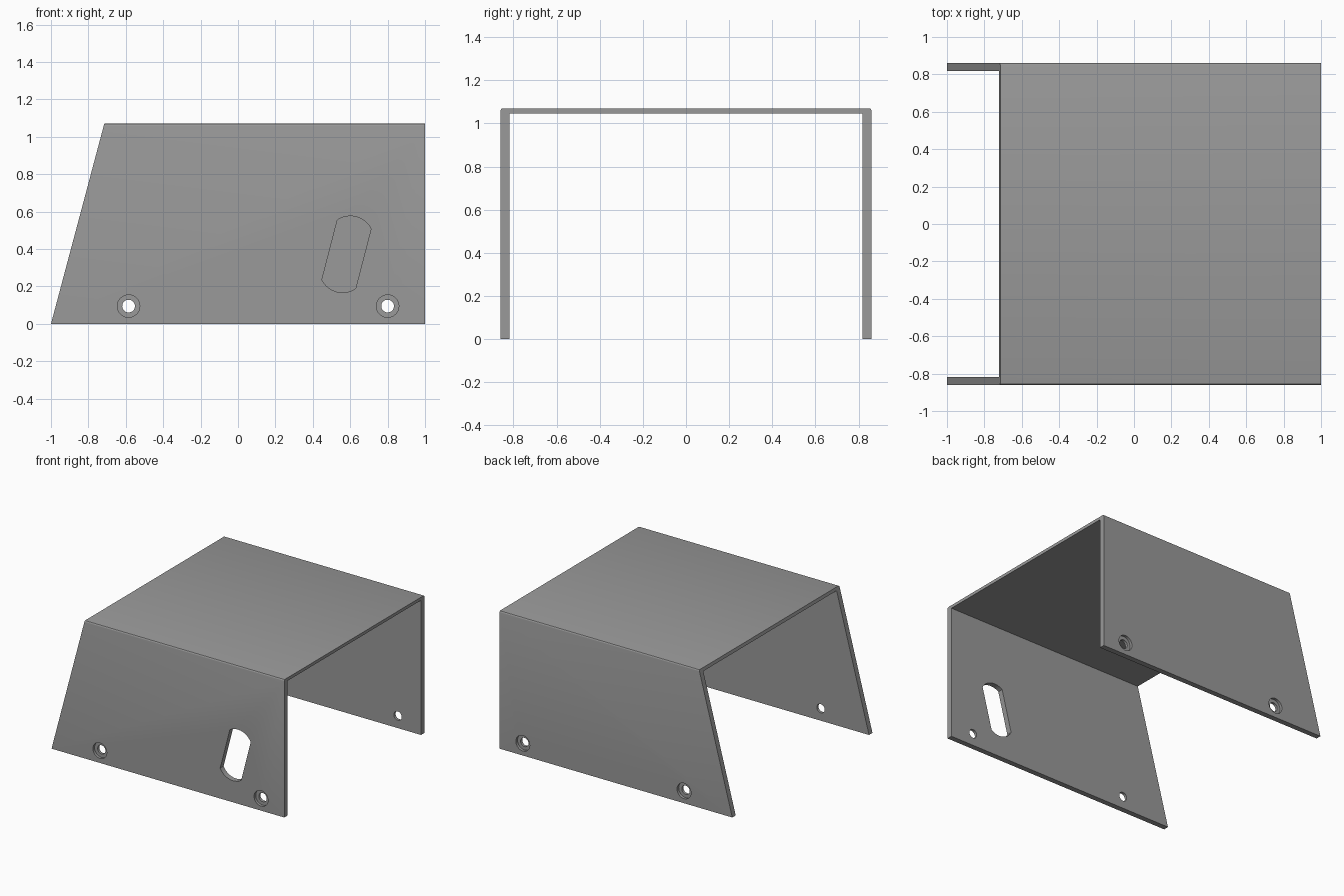
import bpy, bmesh, math
from mathutils import Vector

if "Cube" in bpy.data.objects:
    bpy.data.objects.remove(bpy.data.objects["Cube"])

HALF_W, WALL, TOP, ROOF = 0.86, 0.042, 1.07, 0.024
HOLES = [(-0.585, 0.095), (0.80, 0.095)]

grey = bpy.data.materials.new("grey metal")
grey.diffuse_color = (0.32, 0.32, 0.32, 1)
grey.use_nodes = True
grey.node_tree.nodes["Principled BSDF"].inputs["Base Color"].default_value = grey.diffuse_color


def prism(name, outline, y0, y1):
    """Extrude an x-z outline along y."""
    bm = bmesh.new()
    face = bm.faces.new([bm.verts.new((x, y0, z)) for x, z in outline])
    ext = bmesh.ops.extrude_face_region(bm, geom=[face])
    moved = [v for v in ext["geom"] if isinstance(v, bmesh.types.BMVert)]
    bmesh.ops.translate(bm, vec=(0, y1 - y0, 0), verts=moved)
    bmesh.ops.recalc_face_normals(bm, faces=bm.faces)
    mesh = bpy.data.meshes.new(name)
    bm.to_mesh(mesh)
    bm.free()
    obj = bpy.data.objects.new(name, mesh)
    bpy.context.collection.objects.link(obj)
    mesh.materials.append(grey)
    return obj


def arc(c, r, a0, a1, n):
    return [(c[0] + r * math.cos(a0 + (a1 - a0) * i / n),
             c[1] + r * math.sin(a0 + (a1 - a0) * i / n)) for i in range(n + 1)]


def circle(c, r, n=32):
    return arc(c, r, 0, 2 * math.pi, n)[:-1]


def cut(obj, cutter):
    mod = obj.modifiers.new("cut", "BOOLEAN")
    mod.operation, mod.solver, mod.object = "DIFFERENCE", "EXACT", cutter
    bpy.context.view_layer.objects.active = obj
    bpy.ops.object.modifier_apply(modifier=mod.name)
    bpy.data.objects.remove(cutter)


# Folded cover: solid side profile, softened along the two long top edges
cover = prism("cover", [(-1, 0), (1, 0), (1, TOP), (-0.715, TOP)], -HALF_W, HALF_W)
bm = bmesh.new()
bm.from_mesh(cover.data)
folds = [e for e in bm.edges if all(v.co.z > TOP - 0.001 for v in e.verts)
         and abs(e.verts[0].co.y - e.verts[1].co.y) < 0.001]
bmesh.ops.bevel(bm, geom=folds, offset=0.012, segments=3, profile=0.5, affect="EDGES")
bm.to_mesh(cover.data)
bm.free()

# Hollow inside, open at both ends and underneath
inner = HALF_W - WALL
cut(cover, prism("hollow", [(-1.2, -0.2), (1.2, -0.2), (1.2, TOP - ROOF), (-1.2, TOP - ROOF)],
                 -inner, inner))

# Counterbored screw holes on both walls
for c in HOLES:
    cut(cover, prism("screw_hole", circle(c, 0.034), -1, 1))
    for s in (-1, 1):
        cut(cover, prism("counterbore", circle(c, 0.06), s * (HALF_W - 0.021), s))

# Slanted round-ended slot, front wall only
axis = Vector((0.25, 0.968)).normalized()
mid, tilt = Vector((0.58, 0.372)), math.atan2(axis.y, axis.x)
spread = math.asin(0.093 / 0.124)
slot = (arc(mid + axis * 0.083, 0.124, tilt - spread, tilt + spread, 16)
        + arc(mid - axis * 0.083, 0.124, tilt + math.pi - spread, tilt + math.pi + spread, 16))
cut(cover, prism("slot", slot, -1, -0.7))

# Smooth the curved cuts, keep the plate edges crisp
bpy.ops.object.select_all(action="DESELECT")
cover.select_set(True)
bpy.context.view_layer.objects.active = cover
bpy.ops.object.shade_smooth_by_angle(angle=math.radians(30))
